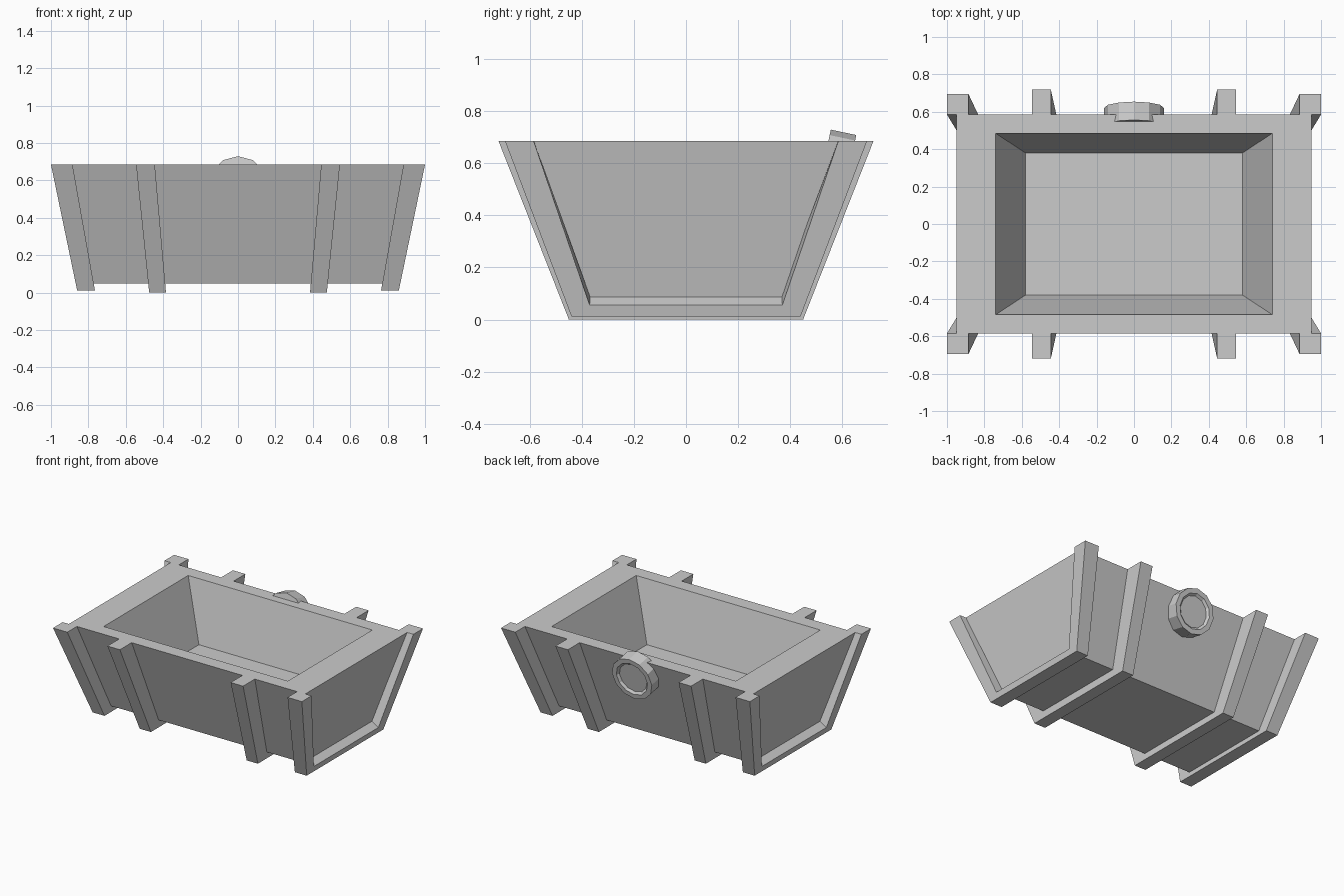
import bpy, bmesh, math
from mathutils import Vector

if "Cube" in bpy.data.objects:
    bpy.data.objects.remove(bpy.data.objects["Cube"])

TOP = 0.685


def loft(name, rings, cap=True, closed=False):
    """Skin a list of equal-length point rings into one mesh object."""
    bm = bmesh.new()
    vs = [[bm.verts.new(p) for p in ring] for ring in rings]
    n = len(vs[0])
    for a, b in zip(vs, vs[1:]):
        for i in range(n):
            j = (i + 1) % n
            bm.faces.new((a[i], a[j], b[j], b[i]))
    if cap:
        bm.faces.new(vs[0])
        bm.faces.new(vs[-1])
    bmesh.ops.recalc_face_normals(bm, faces=bm.faces)
    mesh = bpy.data.meshes.new(name)
    bm.to_mesh(mesh)
    bm.free()
    obj = bpy.data.objects.new(name, mesh)
    bpy.context.collection.objects.link(obj)
    return obj


def rect(x, y, z):
    return [(-x, -y, z), (x, -y, z), (x, y, z), (-x, y, z)]


def rib(name, side, outer_x, inner_x, top_y, low_y, low_z, in_out, in_in):
    """U-shaped rib leaning with the body; x pairs are (top, bottom).
    in_out / in_in: (top_y, low_y, low_z) of the opening on each face."""
    def ring(xs, opening):
        ty, by, bz = opening
        yz = [(-top_y, TOP), (-low_y, low_z), (low_y, low_z), (top_y, TOP),
              (ty, TOP), (by, bz), (-by, bz), (-ty, TOP)]
        pts = []
        for y, z in yz:
            t = (TOP - z) / (TOP - low_z)
            pts.append((side * (xs[0] + (xs[1] - xs[0]) * t), y, z))
        return pts
    return loft(name, [ring(outer_x, in_out), ring(inner_x, in_in)])


# Hollow tapered trough: outside, rim, inside, floor
loft("trough_body", [rect(0.81, 0.355, 0.05), rect(0.95, 0.585, TOP),
                     rect(0.74, 0.485, TOP), rect(0.58, 0.38, 0.265)])

# End frames and middle ribs, mirrored left and right
for side, label in ((-1, "left"), (1, "right")):
    rib("end_frame_" + label, side, (1.0, 0.86), (0.885, 0.765),
        0.695, 0.44, 0.012, (0.585, 0.37, 0.055), (0.583, 0.368, 0.11))
    rib("middle_rib_" + label, side, (0.545, 0.475), (0.445, 0.385),
        0.72, 0.45, 0.0, (0.57, 0.345, 0.08), (0.57, 0.345, 0.08))

# Twelve-sided medallion on the back wall, with a dished face
axis = Vector((0, 0.978, -0.208))
up = Vector((0, 0.208, 0.978))
right = Vector((1, 0, 0))
centre = Vector((0, 0.523, 0.573))
profile = [(0.16, 0.0), (0.16, 0.10), (0.125, 0.10), (0.11, 0.085)]
rings = []
for r, h in profile:
    rings.append([centre + axis * h
                  + right * r * math.sin(k * math.tau / 12)
                  + up * r * math.cos(k * math.tau / 12) for k in range(12)])
loft("back_medallion", rings)
